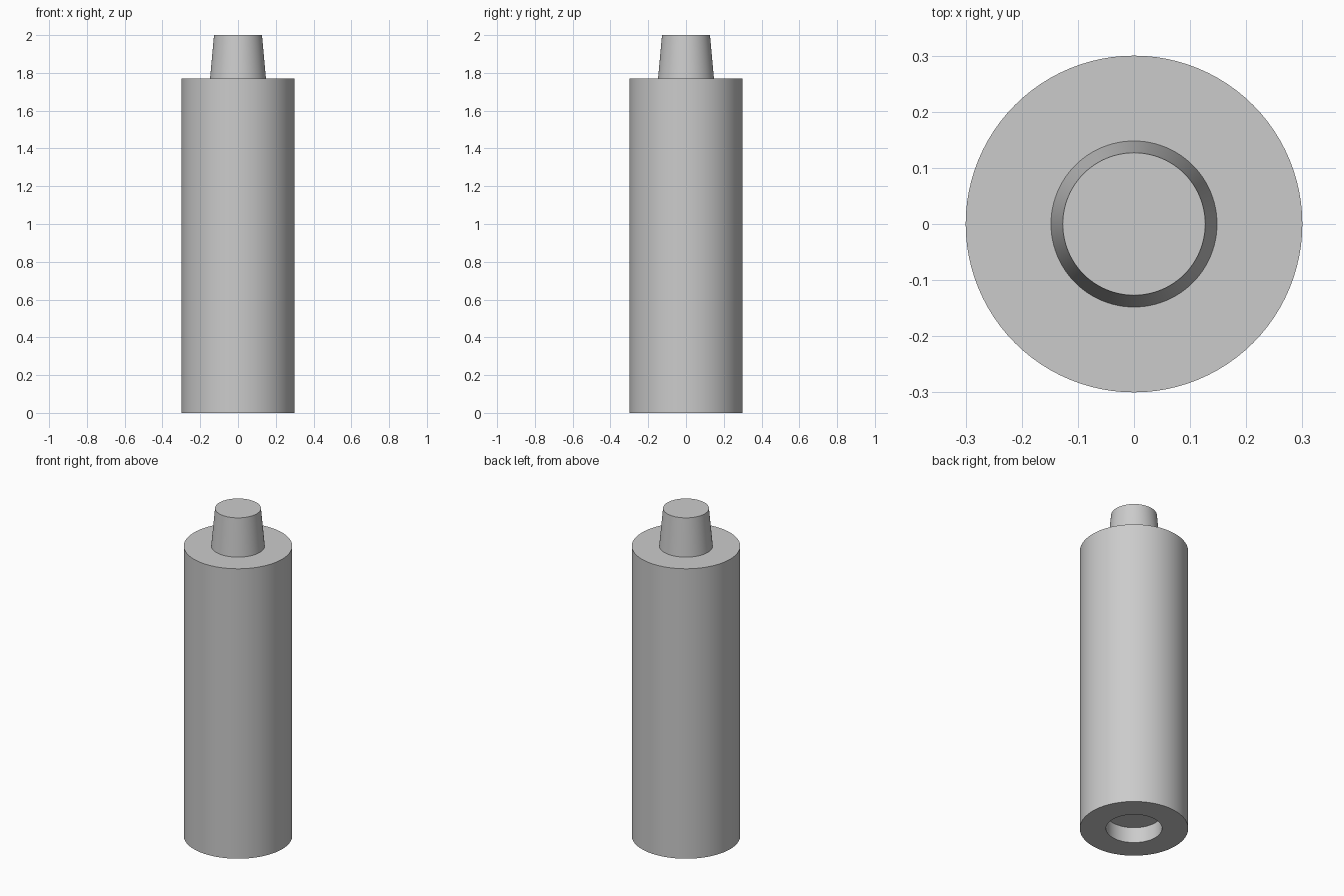
import bpy, bmesh, math

if "Cube" in bpy.data.objects:
    bpy.data.objects.remove(bpy.data.objects["Cube"])

SEGMENTS = 96

grey = bpy.data.materials.new("plain grey")
grey.diffuse_color = (0.6, 0.6, 0.6, 1)
grey.use_nodes = True
grey.node_tree.nodes["Principled BSDF"].inputs["Base Color"].default_value = grey.diffuse_color

# Profile (radius, height): socket ceiling, socket wall, base, body, shoulder, tapered plug, top
profile = [(0.155, 0.095), (0.155, 0), (0.3, 0), (0.3, 1.77), (0.148, 1.77), (0.127, 2)]

bm = bmesh.new()
rings = []
for r, z in profile:
    rings.append([bm.verts.new((r * math.cos(2 * math.pi * i / SEGMENTS),
                                r * math.sin(2 * math.pi * i / SEGMENTS), z))
                  for i in range(SEGMENTS)])
for a, b in zip(rings, rings[1:]):
    for i in range(SEGMENTS):
        j = (i + 1) % SEGMENTS
        bm.faces.new((a[i], a[j], b[j], b[i]))
bm.faces.new(rings[0][::-1])
bm.faces.new(rings[-1])
bmesh.ops.recalc_face_normals(bm, faces=bm.faces)

mesh = bpy.data.meshes.new("cylinder_body")
bm.to_mesh(mesh)
bm.free()
mesh.materials.append(grey)
body = bpy.data.objects.new("cylinder_body", mesh)
bpy.context.collection.objects.link(body)

# Smooth round sides, sharp rims
bpy.context.view_layer.objects.active = body
body.select_set(True)
bpy.ops.object.shade_smooth_by_angle(angle=math.radians(30))
